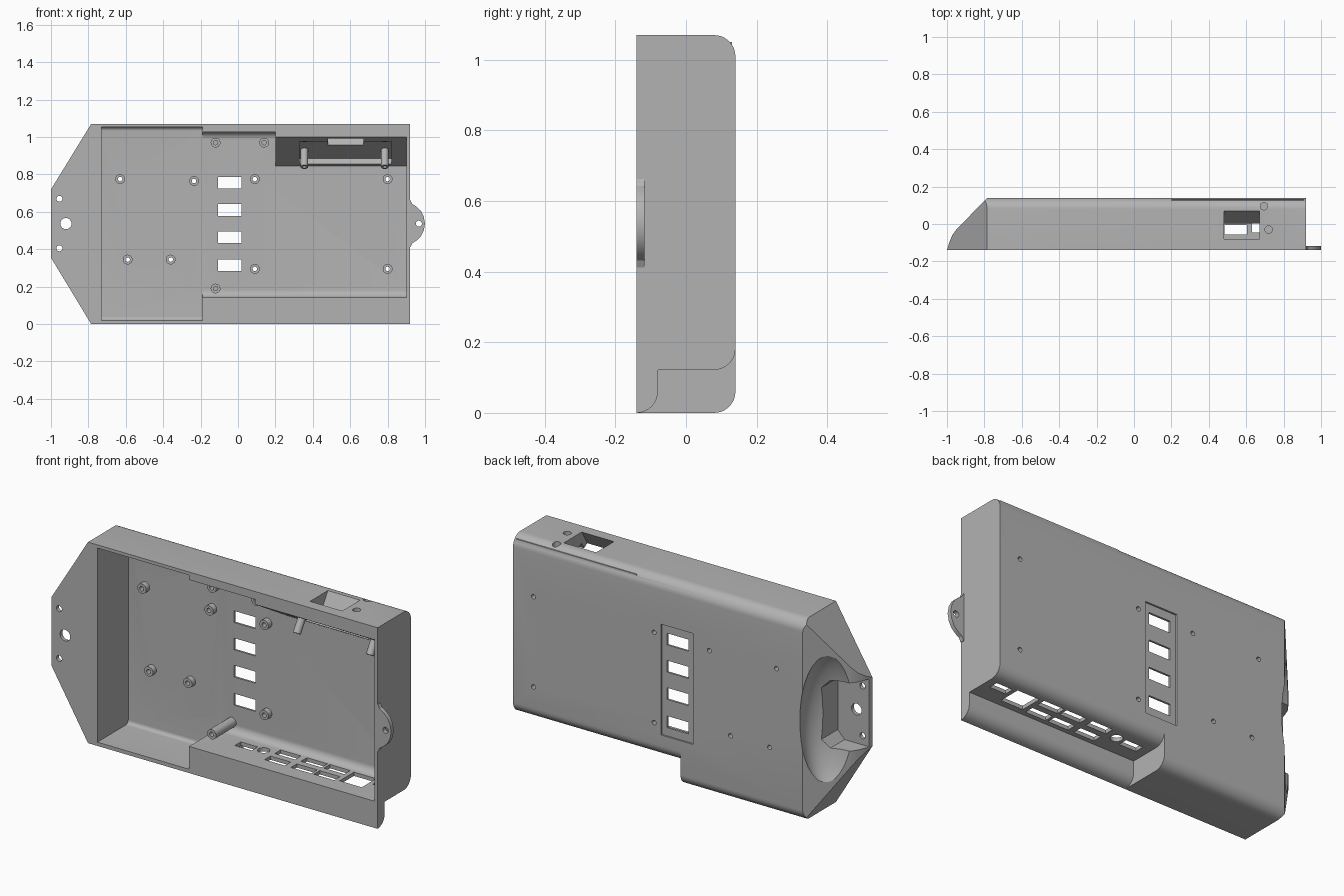
import bpy, bmesh, math
from mathutils import Matrix, Vector

if "Cube" in bpy.data.objects:
    bpy.data.objects.remove(bpy.data.objects["Cube"], do_unlink=True)

grey = bpy.data.materials.new("plain_grey")
grey.use_nodes = True
grey.diffuse_color = (0.45, 0.45, 0.45, 1)
grey.node_tree.nodes["Principled BSDF"].inputs["Base Color"].default_value = (0.45, 0.45, 0.45, 1)


def finish(name, bm):
    bmesh.ops.recalc_face_normals(bm, faces=bm.faces)
    me = bpy.data.meshes.new(name)
    bm.to_mesh(me)
    bm.free()
    me.materials.append(grey)
    ob = bpy.data.objects.new(name, me)
    bpy.context.collection.objects.link(ob)
    return ob


def prism(name, pts, axis, a, b):
    """Extrude a 2D outline along one axis from a to b."""
    place = {"x": lambda p, q, d: (d, p, q),
             "y": lambda p, q, d: (p, d, q),
             "z": lambda p, q, d: (p, q, d)}[axis]
    bm = bmesh.new()
    face = bm.faces.new([bm.verts.new(place(p, q, a)) for p, q in pts])
    new = bmesh.ops.extrude_face_region(bm, geom=[face])["geom"]
    shift = Vector(place(0, 0, b - a))
    bmesh.ops.translate(bm, vec=shift, verts=[v for v in new if isinstance(v, bmesh.types.BMVert)])
    return finish(name, bm)


def box(name, x0, x1, y0, y1, z0, z1):
    return prism(name, [(x0, y0), (x1, y0), (x1, y1), (x0, y1)], "z", z0, z1)


def rod(name, start, end, r, segs=24):
    s, e = Vector(start), Vector(end)
    bm = bmesh.new()
    turn = (e - s).to_track_quat("Z", "Y").to_matrix().to_4x4()
    bmesh.ops.create_cone(bm, cap_ends=True, segments=segs, radius1=r, radius2=r,
                          depth=(e - s).length, matrix=Matrix.Translation((s + e) / 2) @ turn)
    return finish(name, bm)


def arc(cx, cy, r, a0, a1, n=8):
    return [(cx + r * math.cos(math.radians(a0 + (a1 - a0) * i / n)),
             cy + r * math.sin(math.radians(a0 + (a1 - a0) * i / n))) for i in range(n + 1)]


def rounded_back(y0, y1, z0, z1, r):
    return [(y0, z0)] + arc(y1 - r, z0 + r, r, -90, 0) + arc(y1 - r, z1 - r, r, 0, 90) + [(y0, z1)]


def combine(tool, op="DIFFERENCE"):
    mod = case.modifiers.new(op, "BOOLEAN")
    mod.operation, mod.solver, mod.object = op, "EXACT", tool
    bpy.context.view_layer.objects.active = case
    bpy.ops.object.modifier_apply(modifier=mod.name)
    bpy.data.objects.remove(tool, do_unlink=True)


# Outer case with rounded back edges and a tapered end
case = prism("enclosure_case", rounded_back(-0.14, 0.14, 0, 1.07, 0.06), "x", -1, 0.92)
combine(prism("taper_outline", [(-1.0, 0.355), (-0.785, 0), (-0.75, -0.1), (1.1, -0.1),
                                (1.1, 1.2), (-0.75, 1.2), (-0.785, 1.07), (-1.0, 0.72)],
              "y", -0.3, 0.3), "INTERSECT")
combine(prism("taper_slope", [(-1, -0.14), (-0.988, -0.1), (-0.972, -0.06), (-0.95, -0.03),
                              (-0.785, 0.14), (-0.7, 0.3), (1.1, 0.3), (1.1, -0.3), (-1, -0.3)],
              "z", -0.3, 1.3), "INTERSECT")

# Dished recess and mounting pad on the tapered end
bm = bmesh.new()
bmesh.ops.create_uvsphere(bm, u_segments=40, v_segments=24, radius=1,
                          matrix=Matrix.Translation((-0.95, 0.1, 0.537)) @ Matrix.Diagonal((0.19, 0.14, 0.4, 1)))
combine(finish("end_dish", bm))
combine(prism("pad_pocket", [(-1.1, 0.357), (-0.85, 0.357), (-0.81, 0.4), (-0.81, 0.675),
                             (-0.85, 0.718), (-1.1, 0.718)], "y", -0.12, 0.3))
for x, z, r in [(-0.92, 0.537, 0.03), (-0.955, 0.67, 0.016), (-0.955, 0.405, 0.016)]:
    combine(rod("pad_hole", (x, -0.3, z), (x, 0, z), r))

# Notch below the connector ledge, leaving a curved front lip
combine(prism("ledge_notch", arc(-0.14, 0.06, 0.06, -90, 0) + [(-0.08, 0.122)]
              + arc(0.08, 0.182, 0.06, -90, 0) + [(0.3, 0.182), (0.3, -0.1), (-0.14, -0.1)],
              "x", -0.065, 1.1))

# Inside cavities, open to the front
combine(prism("deep_cavity", rounded_back(-0.3, 0.12, 0.02, 1.053, 0.02), "x", -0.73, -0.19))
combine(prism("main_cavity", rounded_back(-0.3, 0.12, 0.142, 1.028, 0.04), "x", -0.25, 0.902))

# Sloped socket block under the top wall, with its recess and tilted window
combine(prism("socket_block", [(-0.138, 1.0), (-0.138, 1.05), (0.13, 1.05), (0.13, 0.838)],
              "x", 0.2, 0.91), "UNION")
combine(prism("socket_recess", [(-0.10, 0.975), (-0.08, 1.01), (0.118, 0.886), (0.098, 0.852),
                                (0.06, 0.78), (-0.14, 0.9)], "x", 0.33, 0.82))
combine(prism("socket_window", [(-0.08, 1.15), (-0.08, 1.07), (-0.165, 0.93), (-0.015, 0.93),
                                (0.07, 1.07), (0.07, 1.15)], "x", 0.48, 0.67))
for x in (0.355, 0.785):
    combine(rod("socket_post", (x, 0.055, 0.945), (x, -0.012, 0.84), 0.02), "UNION")
    combine(rod("socket_post_hole", (x, 0.01, 0.874), (x, -0.04, 0.796), 0.01))
    combine(rod("socket_boss", (x, -0.06, 1.01), (x, -0.08, 0.985), 0.02), "UNION")
for x, y in [(0.695, 0.095), (0.72, -0.03)]:
    combine(rod("top_hole", (x, y, 1.02), (x, y, 1.1), 0.02))

# Board standoffs: short ones have holes through the back, tall ones are blind
short = [(-0.63, 0.775), (-0.235, 0.765), (-0.59, 0.345), (-0.36, 0.345)]
short += [(x, z) for x in (0.09, 0.8) for z in (0.295, 0.775)]
tall = [(-0.12, 0.97), (0.14, 0.97), (-0.12, 0.19)]
for places, length, hole_end in ((short, 0.03, 0.3), (tall, 0.17, 0.09)):
    for x, z in places:
        front = 0.12 - length
        combine(rod("standoff", (x, 0.13, z), (x, front, z), 0.026), "UNION")
        combine(rod("standoff_hole", (x, hole_end, z), (x, front - 0.05, z), 0.012, 16))

# Vent slots in a shallow panel on the back
combine(box("vent_panel", -0.14, 0.05, 0.131, 0.3, 0.24, 0.83))
for z in (0.315, 0.465, 0.61, 0.755):
    combine(box("vent_slot", -0.107, 0.02, 0.08, 0.3, z - 0.031, z + 0.031))

# Connector openings through the ledge
ports = [(x, y, 0.12, 0.05) for x in (0.255, 0.41, 0.545) for y in (-0.03, 0.055)]
ports += [(0.695, 0.015, 0.13, 0.12), (0.83, 0.04, 0.095, 0.05), (0.035, 0.02, 0.1, 0.05)]
for x, y, w, d in ports:
    combine(box("port", x - w / 2, x + w / 2, y - d / 2, y + d / 2, 0.08, 0.17))
combine(rod("round_port", (0.13, 0.03, 0.08), (0.13, 0.03, 0.17), 0.03))

# Side mounting tab
half = [(0.91, 0.13), (0.922, 0.125), (0.932, 0.105), (0.955, 0.09), (0.978, 0.068),
        (0.993, 0.038), (1.0, 0)]
tab = [(x, 0.537 + z) for x, z in half] + [(x, 0.537 - z) for x, z in reversed(half[:-1])]
combine(prism("side_tab", tab, "y", -0.14, -0.118), "UNION")
combine(rod("tab_hole", (0.967, -0.3, 0.537), (0.967, 0, 0.537), 0.016))

bpy.ops.object.select_all(action="DESELECT")
case.select_set(True)
bpy.context.view_layer.objects.active = case
bpy.ops.object.shade_smooth_by_angle(angle=math.radians(30))
